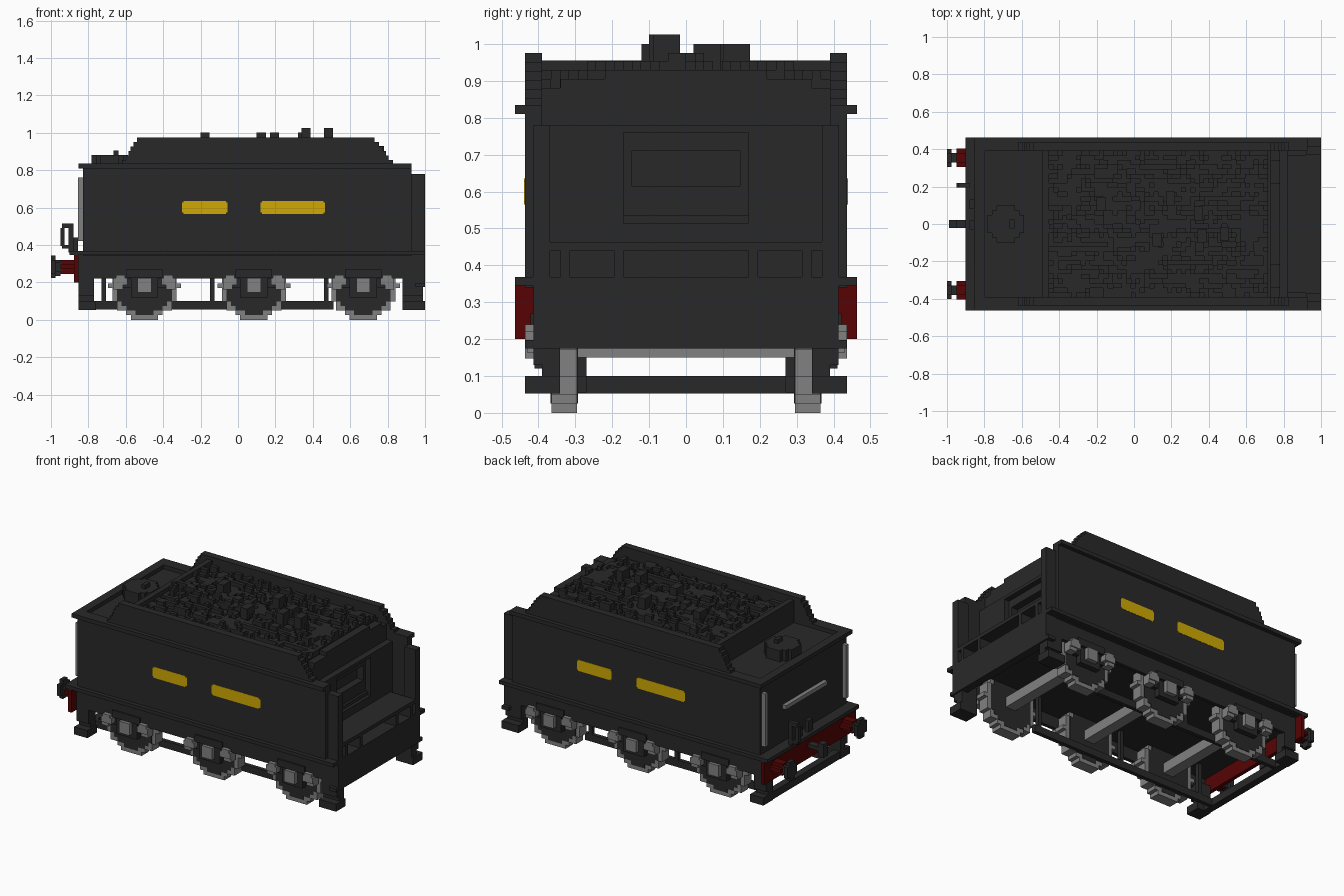
import bpy, bmesh, math, random
from mathutils import Vector

random.seed(4)
V = 2 / 82  # block size

if "Cube" in bpy.data.objects:
    bpy.data.objects.remove(bpy.data.objects["Cube"], do_unlink=True)


def material(name, rgb):
    m = bpy.data.materials.new(name)
    m.use_nodes = True
    m.diffuse_color = (*rgb, 1)
    bsdf = next(n for n in m.node_tree.nodes if n.type == 'BSDF_PRINCIPLED')
    bsdf.inputs["Base Color"].default_value = (*rgb, 1)
    bsdf.inputs["Roughness"].default_value = 0.8
    return m


BLACK = material("dark_grey", (0.022, 0.022, 0.022))
STEEL = material("steel_grey", (0.22, 0.22, 0.22))
RED = material("dark_red", (0.095, 0.001, 0.001))
YELLOW = material("yellow", (0.63, 0.395, 0.001))


def boxes(name, items, mat):
    """One object made of boxes given as (x0, x1, y0, y1, z0, z1)."""
    bm = bmesh.new()
    for x0, x1, y0, y1, z0, z1 in items:
        cube = bmesh.ops.create_cube(bm, size=1)
        for v in cube["verts"]:
            v.co = Vector(((x0 + x1) / 2 + v.co.x * (x1 - x0),
                           (y0 + y1) / 2 + v.co.y * (y1 - y0),
                           (z0 + z1) / 2 + v.co.z * (z1 - z0)))
    me = bpy.data.meshes.new(name)
    bm.to_mesh(me)
    bm.free()
    me.materials.append(mat)
    ob = bpy.data.objects.new(name, me)
    bpy.context.scene.collection.objects.link(ob)
    return ob


def both(items):
    """Add the copies mirrored across y = 0."""
    return items + [(a, b, -d, -c, e, f) for a, b, c, d, e, f in items]


def disc(axis, centre, r, lo, hi):
    """Stepped round disc along an axis, built from rows of blocks."""
    n = max(2, round(2 * r / V))
    h = 2 * r / n
    u, w = centre
    rows = []
    for i in range(n):
        a = -r + i * h
        mid = a + h / 2
        half = max(h / 2, round(math.sqrt(r * r - mid * mid) / h) * h)
        row = (u - half, u + half, w + a, w + a + h)
        if axis == 'x':
            rows.append((lo, hi, *row))
        elif axis == 'y':
            rows.append((*row[:2], lo, hi, *row[2:]))
        else:
            rows.append((*row, lo, hi))
    return rows


# Water tank, with a shovelling recess in the cab end
boxes("tank_body", [(-0.83, 0.74, -0.437, 0.437, 0.34, 0.81),
                    (0.74, 0.82, -0.437, 0.437, 0.34, 0.463),
                    (0.74, 0.82, -0.17, 0.17, 0.76, 0.78)]
      + both([(0.74, 0.82, 0.17, 0.437, 0.463, 0.78)]), BLACK)
boxes("tank_side_ends", both([(0.74, 0.927, 0.39, 0.437, 0.34, 0.81)]), BLACK)
boxes("tank_rim", both([(-0.854, 0.927, 0.39, 0.463, 0.81, 0.835)])
      + [(-0.854, -0.80, -0.39, 0.39, 0.81, 0.835)], BLACK)

# Stepped coal side boards
boards = []
for i, (x0, x1) in enumerate(((-0.62, 0.83), (-0.60, 0.805), (-0.585, 0.79),
                              (-0.575, 0.775), (-0.56, 0.755), (-0.54, 0.73))):
    z = 0.829 + i * V
    boards.append((x0, x1, 0.39, 0.437, z, z + V))
boxes("coal_side_boards", both(boards), BLACK)
boxes("coal_rear_board", [(-0.49, -0.455, -0.39, 0.39, 0.80, 0.955)], BLACK)
boxes("coal_end_board", [(0.73, 0.78, -0.39, 0.39, 0.77, 0.88),
                         (0.73, 0.78, -0.34, 0.34, 0.88, 0.905),
                         (0.73, 0.78, -0.22, 0.22, 0.905, 0.93)], BLACK)

# Loose coal as random block columns, heaped to the middle
coal = []
nx, ny = 48, 32
prev = 0.92
for j in range(ny):
    y = -0.39 + j * V
    heap = 1 - abs(j + 0.5 - ny / 2) / (ny / 2)
    for i in range(nx):
        x = -0.455 + i * V
        if random.random() > 0.4:
            prev = 0.88 + V * (random.choice((0, 1, 1, 2)) + round(heap * 1.7))
        top = min(prev, 0.975)
        coal.append((x, x + V, y, y + V, 0.80, top))
boxes("coal_heap", coal, BLACK)
boxes("coal_lumps", [(x, x + 2 * V, y, y + 3 * V, 0.93, z) for x, y, z in
                     ((-0.2, 0.07, 1.0), (0.1, -0.12, 1.0), (0.17, 0.1, 1.0),
                      (0.32, 0.02, 1.0), (0.34, -0.1, 1.025), (0.46, -0.09, 1.025))], BLACK)

# Filler hatch
boxes("filler_hatch", disc('z', (-0.685, 0), 0.098, 0.80, 0.88), BLACK)
boxes("hatch_handle", [(-0.665, -0.64, -0.025, 0.025, 0.88, 0.905)], BLACK)

# Cab end: wings, shelf with pockets, shovel plate and coal door
boxes("cab_wings", both([(0.92, 1.0, 0.368, 0.415, 0.36, 0.78)]), BLACK)
boxes("cab_shelf", [(0.81, 1.0, -0.37, 0.37, 0.44, 0.463)], BLACK)
boxes("shelf_posts", both([(0.81, 1.0, 0.17, 0.195, 0.36, 0.44),
                           (0.81, 1.0, 0.315, 0.34, 0.36, 0.44)]), BLACK)
boxes("shovel_plate", [(0.74, 0.82, -0.17, 0.17, 0.463, 0.515),
                       (0.74, 0.80, -0.17, 0.17, 0.515, 0.537)], BLACK)
boxes("coal_door", [(0.74, 0.785, -0.17, 0.17, 0.537, 0.615),
                    (0.74, 0.785, -0.17, 0.17, 0.71, 0.76)]
      + both([(0.74, 0.785, 0.147, 0.17, 0.615, 0.71)]), BLACK)

# Underframe
boxes("running_board", [(-0.902, 1.0, -0.463, 0.463, 0.345, 0.368)], BLACK)
boxes("frame_deck", [(-0.854, 1.0, -0.413, 0.413, 0.295, 0.345)], BLACK)
boxes("frame_sides", both([(-0.854, 1.0, 0.39, 0.413, 0.22, 0.295)]), BLACK)
boxes("cab_end_beam", [(0.95, 1.0, -0.413, 0.413, 0.197, 0.345),
                       (0.95, 1.0, -0.437, 0.437, 0.175, 0.197)], BLACK)

# Footsteps at the four corners
steps = []
for x0, x1 in ((-0.854, -0.76), (0.88, 1.0)):
    steps += [(x0, x1, 0.342, 0.437, 0.052, 0.10),
              (x0, x1 - 0.01, 0.342, 0.39, 0.10, 0.23),
              (x0, x1 - 0.01, 0.39, 0.413, 0.13, 0.23)]
boxes("footsteps", both(steps), BLACK)

# Brake rods, hangers and rear cross bar
rods = [(-0.83, 0.51, 0.27, 0.295, 0.055, 0.10)]
for x in (-0.73, -0.15, 0.46):
    rods.append((x, x + V, 0.27, 0.295, 0.10, 0.30))
boxes("brake_rods", both(rods), BLACK)
boxes("rear_cross_bar", [(-0.85, -0.805, -0.36, 0.36, 0.052, 0.10)], BLACK)

# Wheels, axles, axleboxes and spring hangers
for n, x in enumerate((-0.50, 0.085, 0.67), 1):
    boxes(f"axle_{n}", [(x - 0.035, x + 0.035, -0.40, 0.40, 0.15, 0.215)], STEEL)
    for side, s in (("right", -1), ("left", 1)):
        lo, hi = sorted((s * 0.295, s * 0.365))
        boxes(f"{side}_wheel_{n}", disc('y', (x, 0.183), 0.183, lo, hi), STEEL)
        boxes(f"{side}_wheel_centre_{n}",
              disc('y', (x, 0.183), 0.158, lo - 0.002, hi + 0.002), BLACK)
    boxes(f"horn_guides_{n}", both([(x - 0.073, x + 0.073, 0.375, 0.410, 0.12, 0.24),
                                    (x - 0.098, x + 0.098, 0.39, 0.422, 0.225, 0.27),
                                    (x - 0.15, x + 0.15, 0.375, 0.40, 0.17, 0.24)]), BLACK)
    boxes(f"axleboxes_{n}", both([(x - 0.037, x + 0.037, 0.39, 0.437, 0.147, 0.222)]), STEEL)
    hangers = []
    for d in (-1, 1):
        c = x + d * 0.128
        hangers += [(c - 0.037, c + 0.037, 0.38, 0.437, 0.185, 0.222),
                    (c - 0.025, c + 0.025, 0.38, 0.437, 0.222, 0.24),
                    (c + d * 0.012 - 0.025, c + d * 0.012 + 0.025, 0.38, 0.43, 0.163, 0.185)]
    boxes(f"spring_hangers_{n}", both(hangers), STEEL)

# Buffer beam, buffers and coupling hook
boxes("buffer_beam", [(-0.878, -0.854, -0.463, 0.463, 0.20, 0.345)], RED)
for side, y in (("right", -0.354), ("left", 0.354)):
    boxes(f"{side}_buffer_base", disc('x', (y, 0.283), 0.037, -0.95, -0.875), RED)
    boxes(f"{side}_buffer_shank", disc('x', (y, 0.283), 0.025, -0.98, -0.945), BLACK)
    boxes(f"{side}_buffer_head", disc('x', (y, 0.283), 0.06, -1.0, -0.975), BLACK)
boxes("coupling_hook", [(-0.99, -0.87, -0.022, 0.022, 0.27, 0.295),
                        (-0.99, -0.95, -0.022, 0.022, 0.235, 0.32)], BLACK)

# Brake hose and lamp irons
boxes("brake_hose", [(-0.95, -0.927, 0.195, 0.22, 0.395, 0.49),
                     (-0.94, -0.88, 0.195, 0.22, 0.49, 0.515),
                     (-0.905, -0.88, 0.195, 0.22, 0.36, 0.49),
                     (-0.94, -0.905, 0.195, 0.22, 0.38, 0.40)], BLACK)
boxes("lamp_irons", [(-0.88, -0.855, y, y + 0.05, 0.36, 0.44) for y in (-0.03, 0.08)], BLACK)

# Grab rails on the rear
boxes("upright_rails", both([(-0.856, -0.83, 0.395, 0.42, 0.42, 0.76)]), STEEL)
boxes("cross_rail", [(-0.856, -0.83, -0.21, 0.21, 0.58, 0.605)], STEEL)

# Side plates with clipped corners, one short and one long on each side
for side, s, spans in (("right", -1, ((-0.30, -0.055), (0.12, 0.465))),
                       ("left", 1, ((0.22, 0.465), (-0.30, 0.045)))):
    lo, hi = sorted((s * 0.432, s * 0.4385))
    for label, (a, b) in zip(("short", "long"), spans):
        boxes(f"{side}_{label}_plate", [(a, b, lo, hi, 0.573, 0.628),
                                        (a + 0.008, b - 0.008, lo, hi, 0.565, 0.573),
                                        (a + 0.008, b - 0.008, lo, hi, 0.628, 0.636)], YELLOW)
